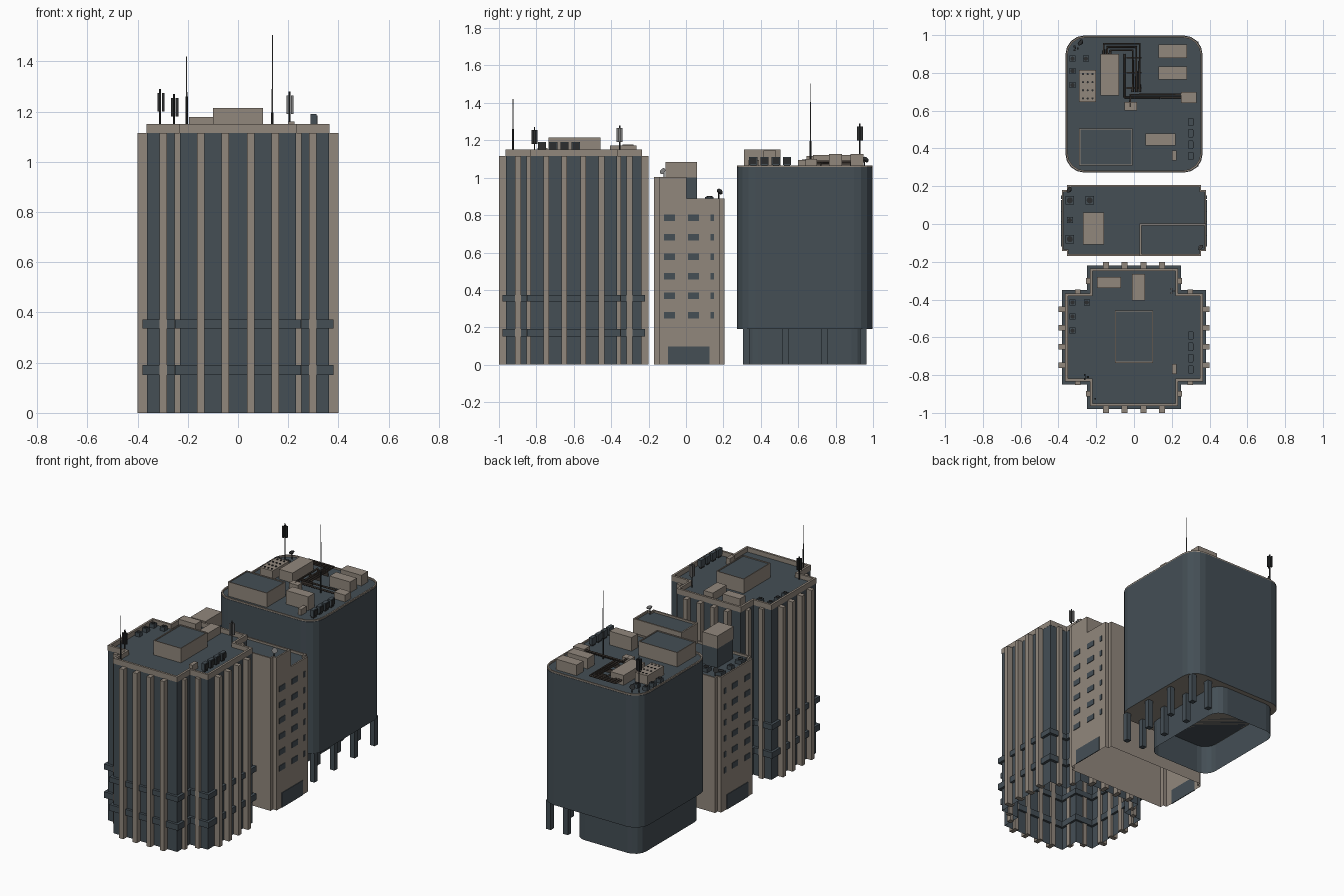
import bpy, bmesh, math
from mathutils import Vector, Matrix

if "Cube" in bpy.data.objects:
    bpy.data.objects.remove(bpy.data.objects["Cube"])

def material(name, col):
    m = bpy.data.materials.new(name)
    m.diffuse_color = (*col, 1)
    m.use_nodes = True
    m.node_tree.nodes["Principled BSDF"].inputs["Base Color"].default_value = m.diffuse_color
    return m

DARK = material("dark_glass", (0.058, 0.077, 0.091))
TAN = material("tan_concrete", (0.285, 0.243, 0.203))
BLACK = material("dark_metal", (0.025, 0.027, 0.028))
PIPE = material("brown_pipe", (0.05, 0.04, 0.033))
GREY = material("grey_metal", (0.2, 0.2, 0.2))

def finish(name, bm, mats):
    bmesh.ops.recalc_face_normals(bm, faces=bm.faces)
    me = bpy.data.meshes.new(name)
    bm.to_mesh(me)
    bm.free()
    for m in mats:
        me.materials.append(m)
    ob = bpy.data.objects.new(name, me)
    bpy.context.collection.objects.link(ob)
    return ob

def prism(name, pts, z0, z1, mat, top=None, bottom=None, open_bottom=False):
    """Extruded outline; caps may have their own colours."""
    bm = bmesh.new()
    f = bm.faces.new([bm.verts.new((x, y, z0)) for x, y in pts])
    ext = bmesh.ops.extrude_face_region(bm, geom=[f], use_keep_orig=True)
    up = [g for g in ext["geom"] if isinstance(g, bmesh.types.BMVert)]
    bmesh.ops.translate(bm, verts=up, vec=(0, 0, z1 - z0))
    bmesh.ops.recalc_face_normals(bm, faces=bm.faces)
    for g in bm.faces:
        g.material_index = 1 if g.normal.z > .5 else 2 if g.normal.z < -.5 else 0
    if open_bottom:
        low = [g for g in bm.faces if g.material_index == 2]
        bmesh.ops.delete(bm, geom=low, context='FACES_ONLY')
        me = bpy.data.meshes.new(name)
    return finish(name, bm, [mat, top or mat, bottom or mat])

def ring(name, outer, inner, z0, z1, mat):
    """Hollow band between two matching outlines."""
    bm = bmesh.new()
    loops = [[bm.verts.new((x, y, z)) for x, y in p]
             for p, z in ((outer, z0), (outer, z1), (inner, z1), (inner, z0))]
    n = len(outer)
    for k in range(4):
        a, b = loops[k], loops[(k + 1) % 4]
        for i in range(n):
            bm.faces.new((a[i], a[(i + 1) % n], b[(i + 1) % n], b[i]))
    return finish(name, bm, [mat])

def rect(x0, x1, y0, y1):
    return [(x0, y0), (x1, y0), (x1, y1), (x0, y1)]

def box(name, x0, x1, y0, y1, z0, z1, mat, top=None):
    return prism(name, rect(x0, x1, y0, y1), z0, z1, mat, top)

def rod(name, p, q, r, mat, r2=None, n=8):
    p, q = Vector(p), Vector(q)
    d = q - p
    bm = bmesh.new()
    bmesh.ops.create_cone(bm, cap_ends=True, segments=n, radius1=r, radius2=r if r2 is None else r2,
                          depth=d.length)
    rot = d.to_track_quat('Z', 'Y').to_matrix().to_4x4()
    bmesh.ops.transform(bm, matrix=Matrix.Translation((p + q) / 2) @ rot, verts=bm.verts)
    return finish(name, bm, [mat])

def whip_mast(x, y, z, top):
    rod("mast_base", (x, y, z), (x, y, z + .14), .005, BLACK)
    rod("mast_whip", (x, y, z + .14), (x, y, top), .003, GREY, .0015)

def panel_mast(x, y, z, top, mat):
    rod("panel_mast", (x, y, z), (x, y, top), .004, BLACK)
    for k in range(3):
        a = k * math.tau / 3
        px, py = x + .012 * math.cos(a), y + .012 * math.sin(a)
        box("antenna_panel", px - .005, px + .005, py - .005, py + .005, top - .09, top - .015, mat)

def dish(x, y, z, mat, d=(-.7, .5, .5)):
    rod("dish_post", (x, y, z), (x, y, z + .035), .003, BLACK)
    c = Vector((x, y, z + .035))
    rod("dish", c, c + Vector(d).normalized() * .012, .006, mat, .018, 12)

def roof_room(name, x0, x1, y0, y1, z0, z1):
    box(name, x0, x1, y0, y1, z0, z1 - .006, TAN, DARK)
    t = .006
    ring(name + "_rim", rect(x0, x1, y0, y1), rect(x0 + t, x1 - t, y0 + t, y1 - t), z1 - .006, z1, TAN)

def vents(spots, z, s=.016):
    for x, y in spots:
        box("roof_vent", x - s, x + s, y - s, y + s, z, z + .025, DARK)
        rod("vent_fan", (x, y, z + .025), (x, y, z + .029), s * .7, BLACK, n=12)

def unit_row(x, ys, z):
    for y in ys:
        box("cooling_unit", x - .012, x + .012, y - .022, y + .022, z + .012, z + .055, DARK)
        box("unit_grille", x + .012, x + .016, y - .018, y + .018, z + .016, z + .05, BLACK)
        box("unit_feet", x - .009, x + .009, y - .016, y + .016, z, z + .012, BLACK)

# ---------- front tower with a cross plan ----------
CY = -.60
def cross(a, b):
    q = [(a, b), (b, b), (b, a)]
    p = q + [(-x, y) for x, y in reversed(q)]
    p = p + [(-x, -y) for x, y in p]
    return [(x, y + CY) for x, y in p]

prism("cross_tower_wall", cross(.363, .232), 0, 1.12, DARK, open_bottom=True)
ring("cross_tower_parapet", cross(.364, .233), cross(.35, .219), 1.115, 1.15, TAN)
for z0, z1 in ((.15, .19), (.337, .372)):
    ring("cross_tower_band", cross(.38, .25), cross(.348, .218), z0, z1, DARK)
for s in (-1, 1):
    for t in (-.148, -.05, .05, .148):
        ya, yb = sorted((CY + s * .347, CY + s * .4))
        box("pilaster", t - .015, t + .015, ya, yb, 0, 1.115, TAN)
        xa, xb = sorted((s * .347, s * .4))
        box("pilaster", xa, xb, CY + t - .015, CY + t + .015, 0, 1.115, TAN)
    for u in (-1, 1):
        for px, py in ((.298, .238), (.238, .298)):
            x, y = s * px, CY + u * py
            box("notch_pilaster", x - .015, x + .015, y - .015, y + .015, 0, 1.115, TAN)

roof_room("cross_tower_penthouse", -.1, .1, -.735, -.457, 1.12, 1.215)
box("roof_box", -.195, -.07, -.34, -.28, 1.12, 1.178, TAN)
box("roof_box", -.01, .057, -.405, -.265, 1.12, 1.172, TAN)
box("roof_box", .2, .226, -.795, -.74, 1.12, 1.16, TAN)
vents([(-.325, -.415), (-.325, -.49), (-.325, -.565), (-.25, -.415)], 1.12)
unit_row(.3, (-.59, -.65, -.71, -.77), 1.135)
whip_mast(-.205, -.925, 1.12, 1.42)
panel_mast(-.255, -.81, 1.12, 1.27, BLACK)
panel_mast(.205, -.355, 1.12, 1.28, GREY)

# ---------- middle block ----------
def notched(x, y, n):
    q = [(x, y - n), (x - n, y - n), (x - n, y)]
    p = q + [(-a, b) for a, b in reversed(q)]
    p = p + [(-a, -b) for a, b in p]
    return [(a, b + .018) for a, b in p]

prism("middle_block_wall", notched(.382, .188, .026), 0, .873, TAN, DARK, open_bottom=True)
ring("middle_block_parapet", notched(.382, .188, .026), notched(.372, .178, .026), .873, .888, TAN)
tall = [(.03, -.17), (.356, -.17), (.356, -.144), (.382, -.144), (.382, .003), (.03, .003)]
tall_in = [(.04, -.16), (.346, -.16), (.346, -.134), (.372, -.134), (.372, -.007), (.04, -.007)]
prism("middle_block_upper", tall, .873, .99, TAN, DARK)
ring("middle_block_upper_parapet", tall, tall_in, .99, 1.003, TAN)
box("middle_penthouse_base", -.268, -.162, -.107, .058, .873, 1.0, DARK)
box("middle_penthouse_top", -.27, -.16, -.109, .06, 1.0, 1.083, TAN)
for s in (-1, 1):
    xa, xb = sorted((s * .381, s * .386))
    for i in range(6):
        z = .265 + i * .1042
        for y0, y1 in ((-.118, -.06), (.01, .07), (.132, .15)):
            box("side_window", xa, xb, y0, y1, z - .018, z + .018, DARK)
    box("side_entrance", xa, xb, -.096, .126, 0, .097, DARK)
vents([(-.34, .125), (-.235, .125), (-.34, -.08)], .873, .023)
vents([(-.34, .02)], .873)
dish(.345, -.118, .995, GREY, (.6, -.5, .4))
dish(-.335, .175, .885, BLACK)

# ---------- rear tower with rounded corners ----------
def rounded(x0, x1, y0, y1, r, n=4):
    pts = []
    for k, (cx, cy) in enumerate(((x1 - r, y1 - r), (x0 + r, y1 - r), (x0 + r, y0 + r), (x1 - r, y0 + r))):
        for i in range(n + 1):
            a = math.pi / 2 * (k + i / n)
            pts.append((cx + r * math.cos(a), cy + r * math.sin(a)))
    return pts

smooth = [
    prism("rear_tower_wall", rounded(-.363, .363, .272, .998, .1), .19, 1.056, DARK, DARK, TAN),
    prism("rear_tower_lobby", rounded(-.33, .14, .305, .965, .08), 0, .19, DARK, open_bottom=True),
    ring("rear_tower_parapet", rounded(-.361, .361, .274, .996, .1),
         rounded(-.352, .352, .283, .987, .092), 1.056, 1.066, TAN)]
for x in (.325, .2):
    for y in (.322, .53, .74, .948):
        box("lobby_column", x - .017, x + .017, y - .017, y + .017, 0, .19, DARK)

R = 1.056
roof_room("rear_tower_penthouse", -.29, -.008, .31, .505, R, 1.15)
for x0, x1, y0, y1, h in ((-.177, -.08, .68, .9, .065), (-.29, -.2, .645, .815, .06),
                          (.13, .28, .88, .95, .07), (.13, .28, .765, .835, .07),
                          (.25, .33, .64, .7, .045), (-.05, .015, .6, .645, .04),
                          (.06, .22, .415, .48, .09), (.2, .225, .335, .39, .04)):
    box("roof_machine", x0, x1, y0, y1, R, R + h, TAN)
for i in range(3):
    for j in range(4):
        x, y = -.27 + i * .025, .665 + j * .043
        rod("machine_fan", (x, y, R + .06), (x, y, R + .064), .006, BLACK)
vents([(-.325, .735), (-.325, .81), (-.325, .875), (-.255, .875)], R)
unit_row(.3, (.36, .42, .48, .54), R)

# pipes on the roof
def pipe(pts, z):
    cu = bpy.data.curves.new("roof_pipe", 'CURVE')
    cu.dimensions = '3D'
    cu.bevel_depth = .006
    cu.bevel_resolution = 1
    sp = cu.splines.new('POLY')
    sp.points.add(len(pts) - 1)
    for p, (x, y) in zip(sp.points, pts):
        p.co = (x, y, z, 1)
    cu.materials.append(PIPE)
    bpy.context.collection.objects.link(bpy.data.objects.new("roof_pipe", cu))

for k in range(3):
    o = k * .018
    pipe([(-.16 + o, .9), (-.16 + o, .955 - o), (.03 - o, .955 - o), (.03 - o, .7)], R + .03)
pipe([(-.05, .9), (-.05, .67), (.26, .67)], R + .02)
pipe([(-.02, .62), (-.02, .685), (.26, .685)], R + .035)
for y in (.72, .8, .88):
    box("pipe_rack", -.04, .04, y - .004, y + .004, R, R + .024, PIPE)
whip_mast(.137, .665, R, 1.505)
panel_mast(-.31, .93, R, 1.29, BLACK)
dish(-.275, .955, R, BLACK)

# smooth shading on the rounded tower
for ob in bpy.context.view_layer.objects:
    ob.select_set(ob in smooth)
bpy.context.view_layer.objects.active = smooth[0]
bpy.ops.object.shade_smooth_by_angle(angle=math.radians(35))
